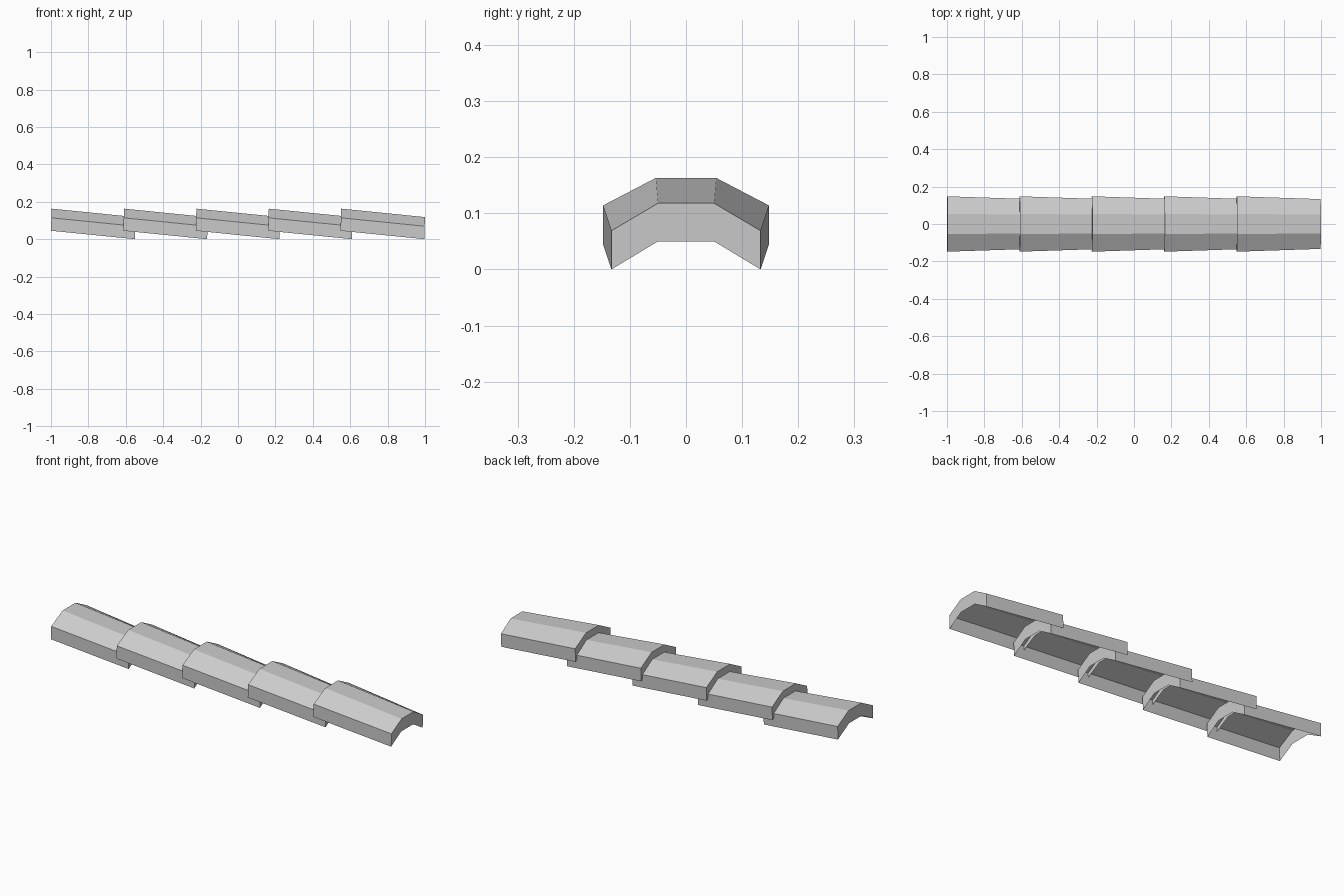
import bpy
import bmesh

cube = bpy.data.objects.get("Cube")
if cube:
    bpy.data.objects.remove(cube, do_unlink=True)

# Plain grey clay
clay = bpy.data.materials.new("grey_clay")
clay.use_nodes = True
colour = (0.6, 0.6, 0.6, 1)
clay.diffuse_color = colour
clay.node_tree.nodes["Principled BSDF"].inputs["Base Color"].default_value = colour

TILES = 5
STEP = 0.387
LEAN = 0.03  # slight backward lean of the end faces


def arch(bm, x, z, side, shoulder):
    """Five-sided arch: six outer points, then two under the crown."""
    half = [(side, 0), (side, 0.069), (shoulder, 0.118)]
    outer = half + [(-y, h) for y, h in reversed(half)]
    ring = outer + [(-shoulder, 0.05), (shoulder, 0.05)]
    return [bm.verts.new((x + h * LEAN, y, z + h)) for y, h in ring]


def ridge_tile_mesh():
    bm = bmesh.new()
    wide = arch(bm, -1, 0.045, 0.148, 0.054)
    narrow = arch(bm, -0.552, 0, 0.133, 0.05)
    # Thin outer skin, open underneath
    for i in range(5):
        bm.faces.new((wide[i], wide[i + 1], narrow[i + 1], narrow[i]))
    # End plates: left leg, crown and right leg
    for ring in (wide, narrow):
        for corners in ((0, 1, 2, 7), (2, 3, 6, 7), (3, 4, 5, 6)):
            bm.faces.new([ring[c] for c in corners])
    bmesh.ops.recalc_face_normals(bm, faces=bm.faces)
    mesh = bpy.data.meshes.new("ridge_tile")
    bm.to_mesh(mesh)
    bm.free()
    mesh.materials.append(clay)
    return mesh


# Row of overlapping tiles, each wide end lapping the narrow end before it
tile_mesh = ridge_tile_mesh()
for n in range(TILES):
    tile = bpy.data.objects.new(f"ridge_tile_{n + 1}", tile_mesh)
    tile.location.x = n * STEP
    bpy.context.collection.objects.link(tile)
